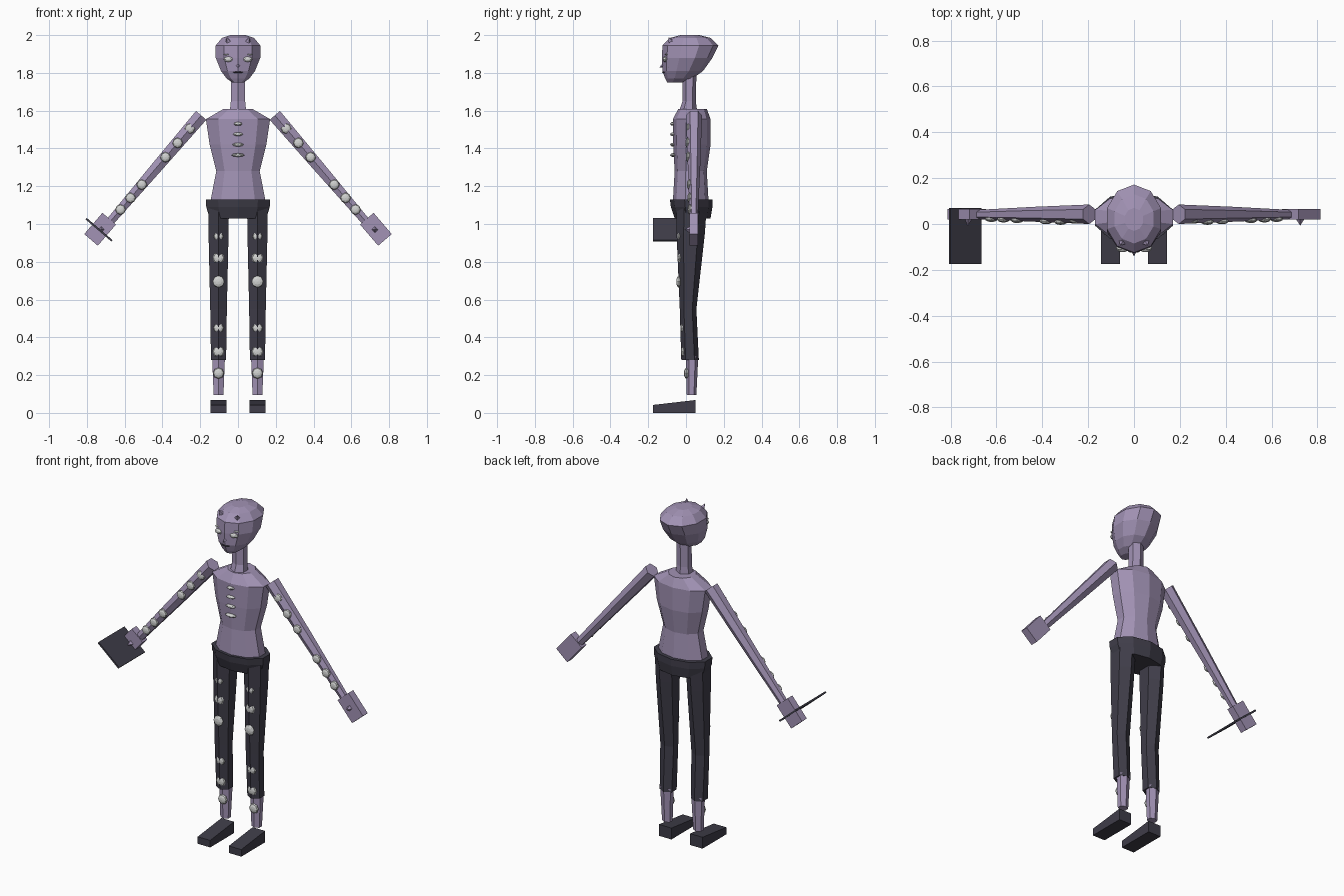
import bpy, bmesh
from math import sin, cos, pi, atan2, hypot
from mathutils import Matrix, Vector

if "Cube" in bpy.data.objects:
    bpy.data.objects.remove(bpy.data.objects["Cube"])


def material(name, rgb):
    m = bpy.data.materials.new(name)
    m.use_nodes = True
    m.diffuse_color = (*rgb, 1)
    m.node_tree.nodes["Principled BSDF"].inputs["Base Color"].default_value = (*rgb, 1)
    return m


SKIN = material("lavender skin", (0.36, 0.29, 0.46))
DARK = material("charcoal cloth", (0.05, 0.047, 0.067))
PALE = material("pale grey", (0.64, 0.65, 0.64))


def finish(name, bm, mat, matrix=None):
    """Turn a bmesh into a flat shaded object."""
    if matrix:
        bm.transform(matrix)
    bmesh.ops.recalc_face_normals(bm, faces=bm.faces)
    mesh = bpy.data.meshes.new(name)
    bm.to_mesh(mesh)
    bm.free()
    mesh.materials.append(mat)
    ob = bpy.data.objects.new(name, mesh)
    bpy.context.collection.objects.link(ob)
    return ob


def loft(name, rings, sides, mat, cx=0, matrix=None):
    """Skin rings given as (z, half width, front y, back y), ridge to the front."""
    bm = bmesh.new()
    widest = max(sin(2 * pi * i / sides) for i in range(sides))
    loops = []
    for z, w, y0, y1 in rings:
        loop = []
        for i in range(sides):
            a = 2 * pi * i / sides
            y = (y0 + y1) / 2 - cos(a) * (y1 - y0) / 2
            loop.append(bm.verts.new((cx + sin(a) * w / widest, y, z)))
        loops.append(loop)
    for a, b in zip(loops, loops[1:]):
        for i in range(sides):
            j = (i + 1) % sides
            bm.faces.new((a[i], a[j], b[j], b[i]))
    bm.faces.new(loops[0])
    bm.faces.new(loops[-1])
    return finish(name, bm, mat, matrix)


def box(name, size, mat, matrix):
    bm = bmesh.new()
    bmesh.ops.create_cube(bm, size=1)
    bm.transform(Matrix.Diagonal((*size, 1)))
    return finish(name, bm, mat, matrix)


def pebble(name, pos, radii, mat):
    """Squashed low-poly sphere with its pole facing forward."""
    bm = bmesh.new()
    bmesh.ops.create_uvsphere(bm, u_segments=8, v_segments=6, radius=1)
    bm.transform(Matrix.Rotation(pi / 2, 4, 'X'))
    bm.transform(Matrix.Diagonal((*radii, 1)))
    return finish(name, bm, mat, Matrix.Translation(pos))


def spike(name, pos, radius, height, direction):
    bm = bmesh.new()
    bmesh.ops.create_cone(bm, cap_ends=True, segments=4, radius1=radius,
                          radius2=0, depth=height)
    turn = Vector(direction).to_track_quat('Z', 'Y').to_matrix().to_4x4()
    return finish(name, bm, SKIN, Matrix.Translation(pos) @ turn)


def front_y(rings, z):
    """Front ridge position of a loft at height z (rings run downwards)."""
    for a, b in zip(rings, rings[1:]):
        if b[0] <= z <= a[0]:
            return a[2] + (b[2] - a[2]) * (z - a[0]) / (b[0] - a[0])


# Torso, belt and neck
loft("torso", [(1.61, .075, -.04, .11), (1.555, .17, -.07, .13), (1.42, .15, -.068, .13),
               (1.28, .115, -.06, .11), (1.11, .148, -.07, .12)], 10, SKIN)
loft("belt", [(1.13, .17, -.085, .14), (1.09, .168, -.08, .14),
              (1.03, .15, -.06, .13)], 10, DARK)
loft("neck", [(1.79, .038, -.018, .055), (1.65, .038, -.018, .052),
              (1.59, .044, -.04, .06)], 6, SKIN)

# Head
loft("head", [(2.0, .04, -.03, .07), (1.985, .085, -.085, .13), (1.945, .118, -.125, .172),
              (1.88, .118, -.127, .14), (1.81, .09, -.125, .09), (1.77, .06, -.11, .035),
              (1.75, .03, -.1, -.02)], 10, SKIN)
spike("nose", (0, -.128, 1.835), .014, .03, (0, -1, -.5))
pebble("mouth", (0, -.118, 1.803), (.027, .008, .004), DARK)

# Chest studs
for i in range(4):
    pebble("chest_stud", (0, -.068, 1.53 - i * .055), (.023 + i * .004, .016, .01), PALE)

LEG = [(1.1, .055, -.05, .11), (.95, .053, -.05, .1), (.55, .044, -.033, .055),
       (.28, .04, -.025, .068)]
SHIN = [(.3, .034, .0, .065), (.095, .026, .004, .055)]
ARM_TOP, ARM_END = Vector((.195, .042, 1.575)), Vector((.675, .042, 1.015))
ANGLE = atan2(.48, .56)
LENGTH = hypot(.48, .56)

for s, side in ((1, "left"), (-1, "right")):
    # Face details and small horns
    pebble(side + "_eye", (s * .05, -.109, 1.872), (.026, .014, .015), PALE)
    pebble(side + "_eyebrow", (s * .062, -.103, 1.897), (.016, .01, .004), PALE)
    pebble(side + "_cheek_dot", (s * .064, -.085, 1.832), (.006, .012, .006), PALE)
    spike(side + "_horn", (s * .055, -.085, 1.975), .02, .035, (s * .3, -.5, .8))

    # Arm
    turn = Matrix.Rotation(-s * ANGLE, 4, 'Y')
    shoulder = (s * ARM_TOP.x, 0, ARM_TOP.z)
    loft(side + "_arm", [(0, .036, .0, .085), (-LENGTH / 2, .03, .01, .075),
                         (-LENGTH, .022, .02, .062)], 6, SKIN,
         matrix=Matrix.Translation(shoulder) @ turn)
    for t, depth in ((.125, .012), (.26, .004), (.395, .004),
                     (.655, .004), (.78, .004), (.89, .004)):
        p = ARM_TOP.lerp(ARM_END, t)
        pebble(side + "_arm_stud", (s * p.x, .02 * t + depth, p.z), (.028, .013, .028), PALE)

    # Hand with short thumb
    hand = Matrix.Translation((s * .73, .042, .972)) @ turn
    box(side + "_hand", (.095, .045, .148), SKIN, hand)
    spike(side + "_thumb", (s * .725, .01, .97), .022, .035, (0, -1, 0))

    # Leg, shin and shoe
    loft(side + "_trouser_leg", LEG, 6, DARK, cx=s * .103)
    loft(side + "_shin", SHIN, 6, SKIN, cx=s * .103)
    for z, depth, r in ((.935, .016, .026), (.82, .013, .031), (.695, .001, .032),
                        (.45, .013, .028), (.325, .012, .031)):
        pebble(side + "_leg_stud", (s * .103, front_y(LEG, z) + depth, z), (r, .013, r), PALE)
    pebble(side + "_shin_stud", (s * .103, .003, .21), (.03, .014, .03), PALE)
    shoe = box(side + "_shoe", (.083, .225, .068), DARK,
               Matrix.Translation((s * .103, -.0625, .034)))
    for v in shoe.data.vertices:
        if v.co.z > .03 and v.co.y < 0:
            v.co.z = .042

# Flat plate held in the right hand
box("hand_plate", (.18, .245, .01), DARK,
    Matrix.Translation((-.736, -.0525, .97)) @ Matrix.Rotation(ANGLE, 4, 'Y'))
